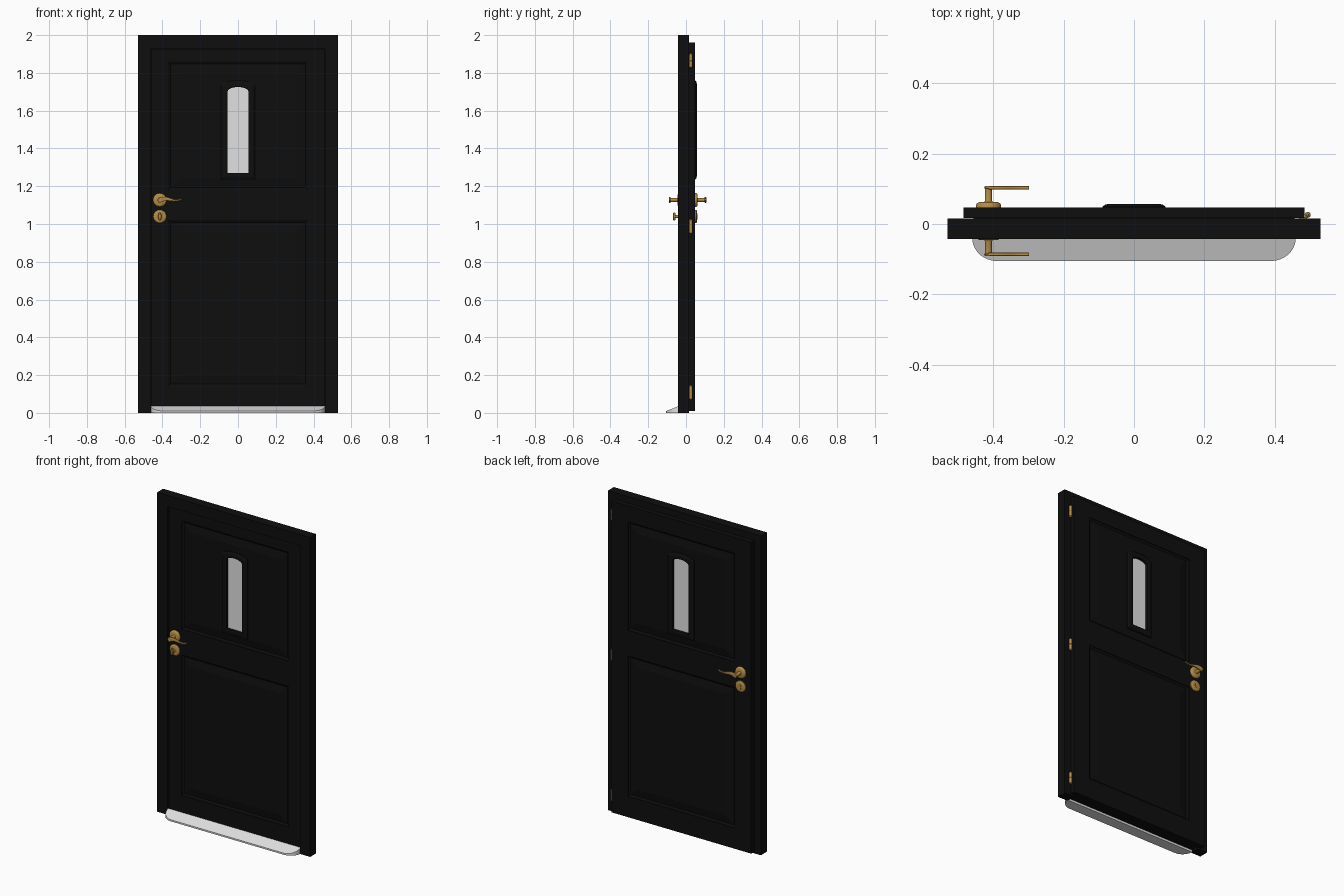
import bpy, bmesh, math

if "Cube" in bpy.data.objects:
    bpy.data.objects.remove(bpy.data.objects["Cube"])


def material(name, rgb):
    m = bpy.data.materials.new(name)
    m.diffuse_color = (*rgb, 1)
    m.use_nodes = True
    m.node_tree.nodes["Principled BSDF"].inputs["Base Color"].default_value = m.diffuse_color
    return m


BLACK = material("black_paint", (0.0045, 0.0045, 0.0045))
BRASS = material("brass", (0.46, 0.26, 0.06))
PALE = material("pale_grey", (0.75, 0.75, 0.75))


def finish(bm, name, mat, smooth=False):
    bmesh.ops.recalc_face_normals(bm, faces=bm.faces)
    me = bpy.data.meshes.new(name)
    bm.to_mesh(me)
    bm.free()
    ob = bpy.data.objects.new(name, me)
    bpy.context.collection.objects.link(ob)
    me.materials.append(mat)
    if smooth:
        bpy.ops.object.select_all(action='DESELECT')
        ob.select_set(True)
        bpy.context.view_layer.objects.active = ob
        bpy.ops.object.shade_smooth_by_angle(angle=math.radians(35))
    return ob


def loft(name, loops, mat, smooth=False, ring=False):
    """Skin equal-length point loops; cap the ends, or join last to first."""
    bm = bmesh.new()
    rows = [[bm.verts.new(p) for p in lp] for lp in loops]
    n = len(rows[0])
    pairs = list(zip(rows, rows[1:])) + ([(rows[-1], rows[0])] if ring else [])
    for a, b in pairs:
        for i in range(n):
            j = (i + 1) % n
            bm.faces.new((a[i], a[j], b[j], b[i]))
    if not ring:
        bm.faces.new(rows[0])
        bm.faces.new(rows[-1])
    return finish(bm, name, mat, smooth)


def rect(x0, x1, z0, z1, y):
    return [(x0, y, z0), (x1, y, z0), (x1, y, z1), (x0, y, z1)]


def box(name, x0, x1, y0, y1, z0, z1, mat=BLACK):
    return loft(name, [rect(x0, x1, z0, z1, y0), rect(x0, x1, z0, z1, y1)], mat)


def disc(cx, cz, rx, rz, y, n=32):
    return [(cx + rx * math.cos(2 * math.pi * i / n), y,
             cz + rz * math.sin(2 * math.pi * i / n)) for i in range(n)]


def arch(g, y):
    """Window outline grown by g: flat foot, shallow curved top."""
    hw, foot, spring, rise = 0.055 + g, 1.27 - g, 1.70 + g, 0.025
    top = [(hw * math.cos(t), y, spring + rise * math.sin(t))
           for t in (math.pi * i / 16 for i in range(17))]
    return [(-hw, y, foot), (hw, y, foot)] + top


# Door frame
for s, side in ((-1, "left"), (1, "right")):
    a, b = sorted((s * 0.46, s * 0.53))
    box(f"frame_jamb_{side}", a, b, -0.043, 0.016, 0, 2)
box("frame_head", -0.46, 0.46, -0.043, 0.016, 1.93, 2)

# Leaf: inner layer sits in the frame, wider outer layer laps over its back
FRONT, BACK = -0.03, 0.047
PX, PANELS = 0.37, (("lower", 0.14, 1.02), ("upper", 1.18, 1.86))
for layer, hw, top, y0, y1 in (("inner", 0.457, 1.927, FRONT, 0.017),
                               ("outer", 0.485, 1.96, 0.017, BACK)):
    for s, side in ((-1, "left"), (1, "right")):
        a, b = sorted((s * PX, s * hw))
        box(f"{layer}_stile_{side}", a, b, y0, y1, 0.01, top)
    for rail, z0, z1 in (("bottom", 0.01, 0.14), ("middle", 1.02, 1.18), ("top", 1.86, top)):
        box(f"{layer}_rail_{rail}", -PX, PX, y0, y1, z0, z1)

# Raised and fielded panels, the same on both sides
for part, z0, z1 in PANELS:
    loops = []
    for inset, y in ((0.06, FRONT + 0.002), (0.012, FRONT + 0.011), (0, FRONT + 0.004),
                     (0, BACK - 0.004), (0.012, BACK - 0.011), (0.06, BACK - 0.002)):
        loops.append(rect(-PX + inset, PX - inset, z0 + inset, z1 - inset, y))
    panel = loft(f"{part}_panel", loops, BLACK)

# Window opening through the upper panel
cutter = loft("window_cutter", [arch(0.01, -0.2), arch(0.01, 0.2)], BLACK)
mod = panel.modifiers.new("window_hole", 'BOOLEAN')
mod.object = cutter
mod.operation = 'DIFFERENCE'
mod.solver = 'EXACT'
bpy.context.view_layer.objects.active = panel
bpy.ops.object.modifier_apply(modifier=mod.name)
bpy.data.objects.remove(cutter)

# Window surround and pane
half = [(0, 0.028), (0, 0.046), (0.005, 0.0485), (0.018, 0.0485),
        (0.028, 0.046), (0.034, 0.041), (0.034, 0.03)]
MID = (FRONT + BACK) / 2
section = [(g, MID + d) for g, d in half] + [(g, MID - d) for g, d in reversed(half)]
loft("window_surround", [arch(g, y) for g, y in section], BLACK, ring=True)
loft("window_pane", [arch(0.004, -0.021), arch(0.004, 0.038)], PALE)

# Sloped sill with rounded front corners
plan = [(0.46, -0.035), (-0.46, -0.035)]
for i in range(13):
    t = math.pi / 2 * i / 12
    plan.append((-0.39 - 0.07 * math.cos(t), -0.04 - 0.065 * math.sin(t)))
plan += [(-x, y) for x, y in reversed(plan[2:])]
loft("sill", [[(x, y, 0) for x, y in plan],
              [(x, y, 0.01 + 0.385 * (y + 0.105)) for x, y in plan]], PALE)

# Lever handles and lock plates on both sides
HX, HZ, KZ = -0.414, 1.127, 1.04
for side, y0, s in (("front", FRONT, -1), ("back", BACK, 1)):
    def turned(name, cz, prof):
        return loft(f"{side}_{name}", [disc(HX, cz, rx, rz, y0 + s * d) for rx, rz, d in prof],
                    BRASS, True)

    turned("handle_rose", HZ, [(.036, .036, -.002), (.036, .036, .007), (.033, .033, .012),
                               (.027, .027, .015)])
    turned("handle_neck", HZ, [(.013, .013, .012), (.010, .010, .02), (.010, .010, .054),
                               (.012, .014, .056), (.010, .012, .061)])
    turned("lock_rose", KZ, [(.035, .035, -.002), (.035, .035, .006), (.032, .032, .010),
                             (.026, .026, .012)])
    # Gently waved lever, thinning towards its tip
    loops = []
    for i in range(17):
        t = i / 16
        h = 0.011 * (1 - t) ** 2 + 0.0045
        z = HZ + 0.005 * math.sin(t * 2 * math.pi) + 0.004 * t
        x = HX + 0.116 * t
        loops.append([(x, y0 + s * d, z + k * h) for d, k in
                      ((.051, -.6), (.051, .6), (.053, 1), (.059, 1),
                       (.061, .6), (.061, -.6), (.059, -1), (.053, -1))])
    loft(f"{side}_lever", loops, BRASS, True)
    if side == "front":
        turned("thumbturn_stem", KZ, [(.009, .009, .01), (.007, .007, .03)])
        turned("thumbturn", KZ, [(.006, .018, .026), (.009, .022, .029),
                                 (.009, .022, .035), (.006, .018, .038)])
    else:
        turned("lock_cylinder", KZ, [(.009, .015, .01), (.009, .015, .015)])

# Three hinges on the right edge
for name, z in (("bottom", 0.108), ("middle", 0.987), ("top", 1.865)):
    prof = [(.003, -.040), (.006, -.036), (.0085, -.034), (.0085, -.001), (.007, 0),
            (.0085, .001), (.0085, .034), (.006, .036), (.003, .040)]
    loft(f"hinge_{name}", [[(0.494 + r * math.cos(a), 0.026 + r * math.sin(a), z + h)
                            for a in (2 * math.pi * i / 16 for i in range(16))]
                           for r, h in prof], BRASS, True)
    box(f"hinge_leaf_{name}", 0.47, 0.492, 0.0155, 0.0195, z - 0.033, z + 0.033, BRASS)
